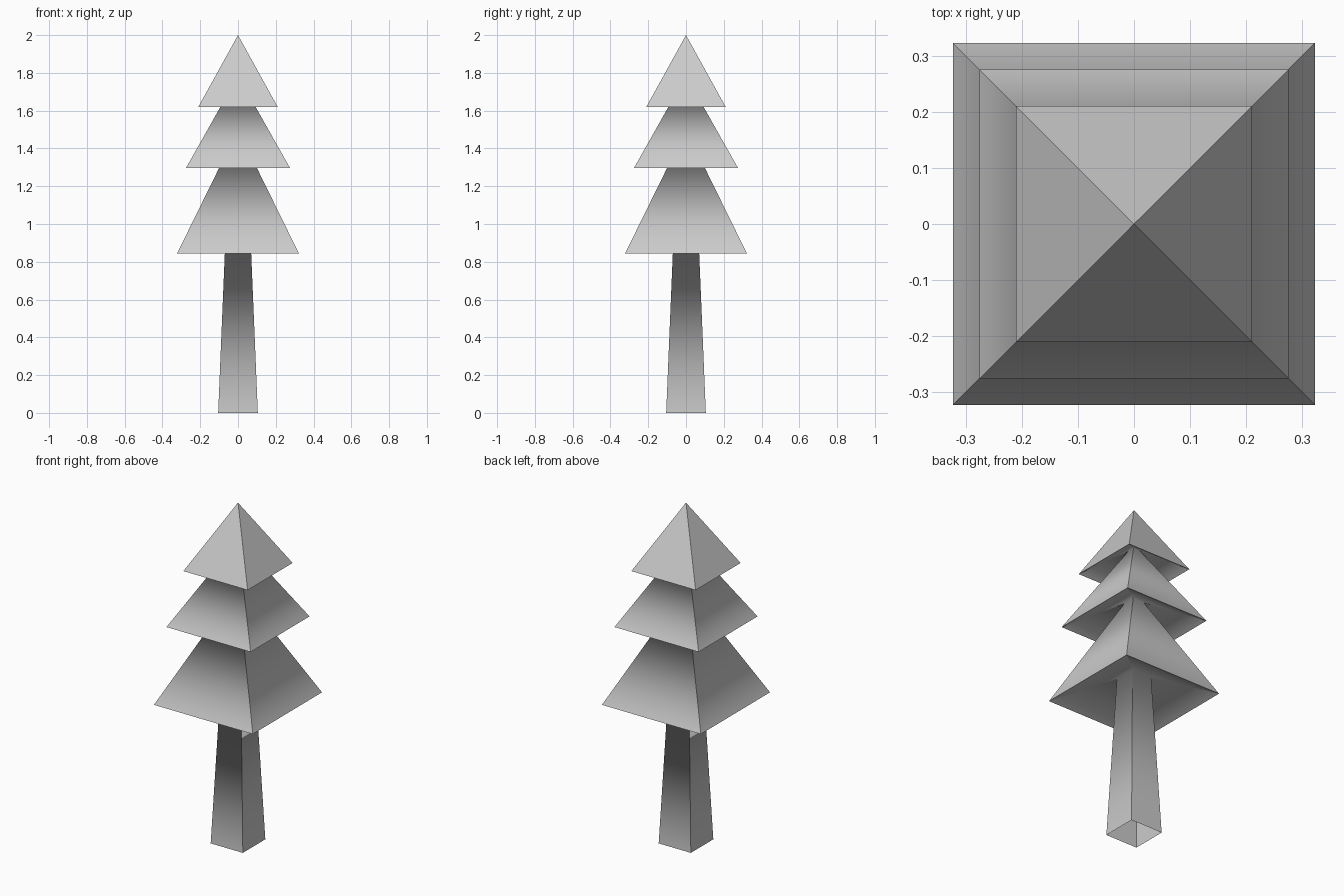
import bpy
import bmesh

if "Cube" in bpy.data.objects:
    bpy.data.objects.remove(bpy.data.objects["Cube"])

# Square cross-sections from ground to tip: (half width, height)
TRUNK = [(0.105, 0.0), (0.065, 0.963)]
# Each bough tier: flared rim, then the neck tucked up under the tier above
TIERS = [[(0.323, 0.843), (0.037, 1.425)],
         [(0.275, 1.297), (0.021, 1.748)],
         [(0.21, 1.62)]]
TIP = 2.0
CORNERS = [(-1, -1), (1, -1), (1, 1), (-1, 1)]


def sharpen(bm, a, b):
    bm.edges.get((a, b)).smooth = False


bm = bmesh.new()
profile = TRUNK + [p for tier in TIERS for p in tier]
rims = {tier[0] for tier in TIERS}
rings = [[bm.verts.new((x * h, y * h, z)) for x, y in CORNERS] for h, z in profile]
apex = bm.verts.new((0, 0, TIP))

# Continuous skin: trunk (open at the ground), undersides and slopes
for low, high in zip(rings, rings[1:]):
    for i in range(4):
        j = (i + 1) % 4
        bm.faces.new((low[i], low[j], high[j], high[i]))

# Pointed top
for i in range(4):
    bm.faces.new((rings[-1][i], rings[-1][(i + 1) % 4], apex))

# Smooth only across the inner creases; corners and rims stay crisp
for f in bm.faces:
    f.smooth = True
for low, high in zip(rings, rings[1:] + [[apex] * 4]):
    for a, b in zip(low, high):
        sharpen(bm, a, b)
for p, ring in zip(profile, rings):
    if p in rims:
        for i in range(4):
            sharpen(bm, ring[i], ring[(i + 1) % 4])

mesh = bpy.data.meshes.new("pine_tree")
bm.to_mesh(mesh)
bm.free()
bpy.context.collection.objects.link(bpy.data.objects.new("pine_tree", mesh))
